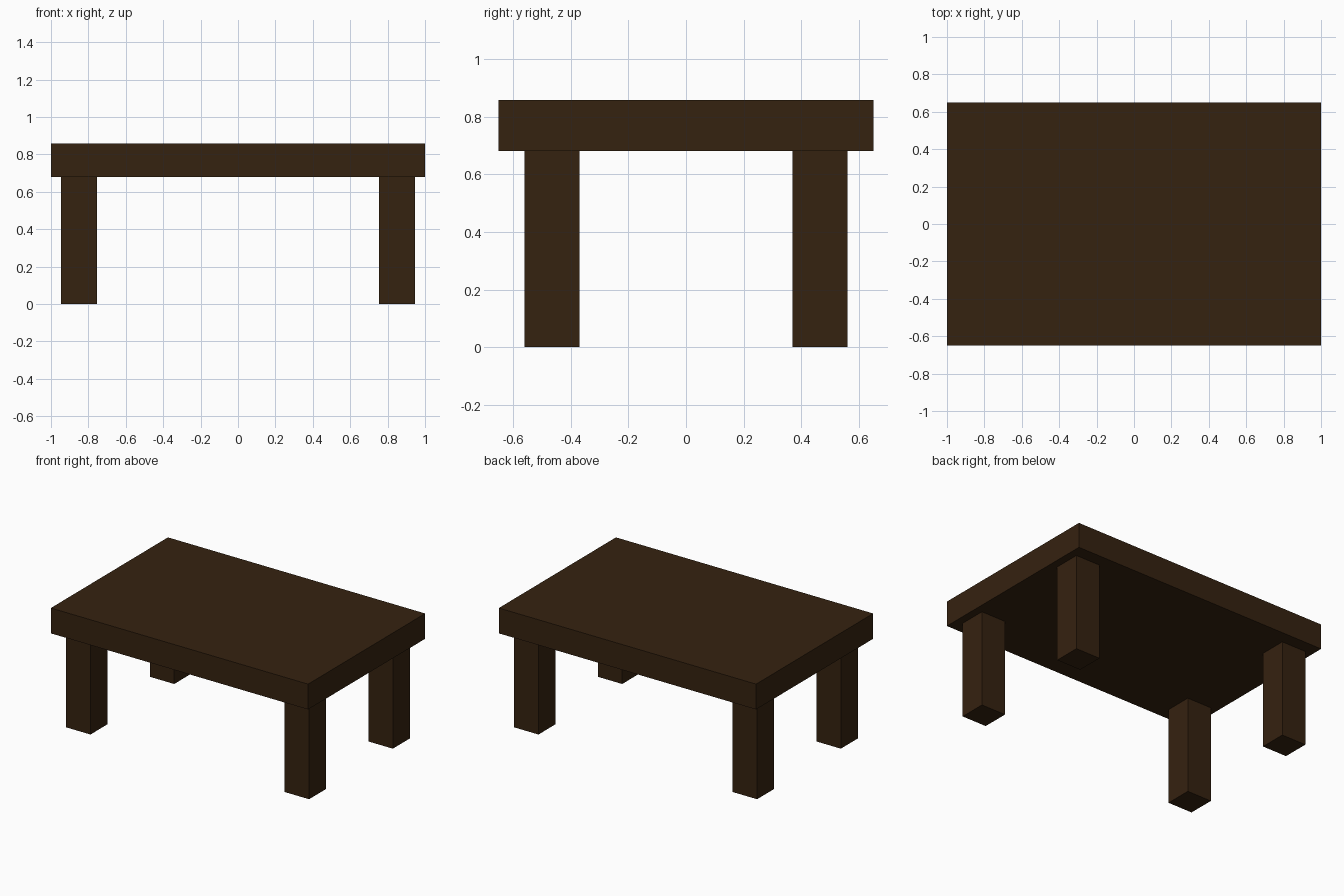
import bpy

if "Cube" in bpy.data.objects:
    bpy.data.objects.remove(bpy.data.objects["Cube"])

wood = bpy.data.materials.new("dark_wood")
wood.diffuse_color = (0.036, 0.016, 0.005, 1)
wood.use_nodes = True
wood.node_tree.nodes["Principled BSDF"].inputs["Base Color"].default_value = wood.diffuse_color

TOP_Z, UNDER_Z = 0.858, 0.68


def box(name, center, size):
    bpy.ops.mesh.primitive_cube_add(size=1, location=center)
    ob = bpy.context.object
    ob.name = name
    ob.scale = size
    bpy.ops.object.transform_apply(location=False, rotation=False, scale=True)
    ob.data.materials.append(wood)
    return ob


# Thick slab top
box("table_top", (0, 0, (TOP_Z + UNDER_Z) / 2), (2.0, 1.3, TOP_Z - UNDER_Z))

# Four square legs
for side, x in (("left", -0.85), ("right", 0.85)):
    for end, y in (("front", -0.465), ("back", 0.465)):
        box(f"{end}_{side}_leg", (x, y, UNDER_Z / 2), (0.19, 0.19, UNDER_Z))
